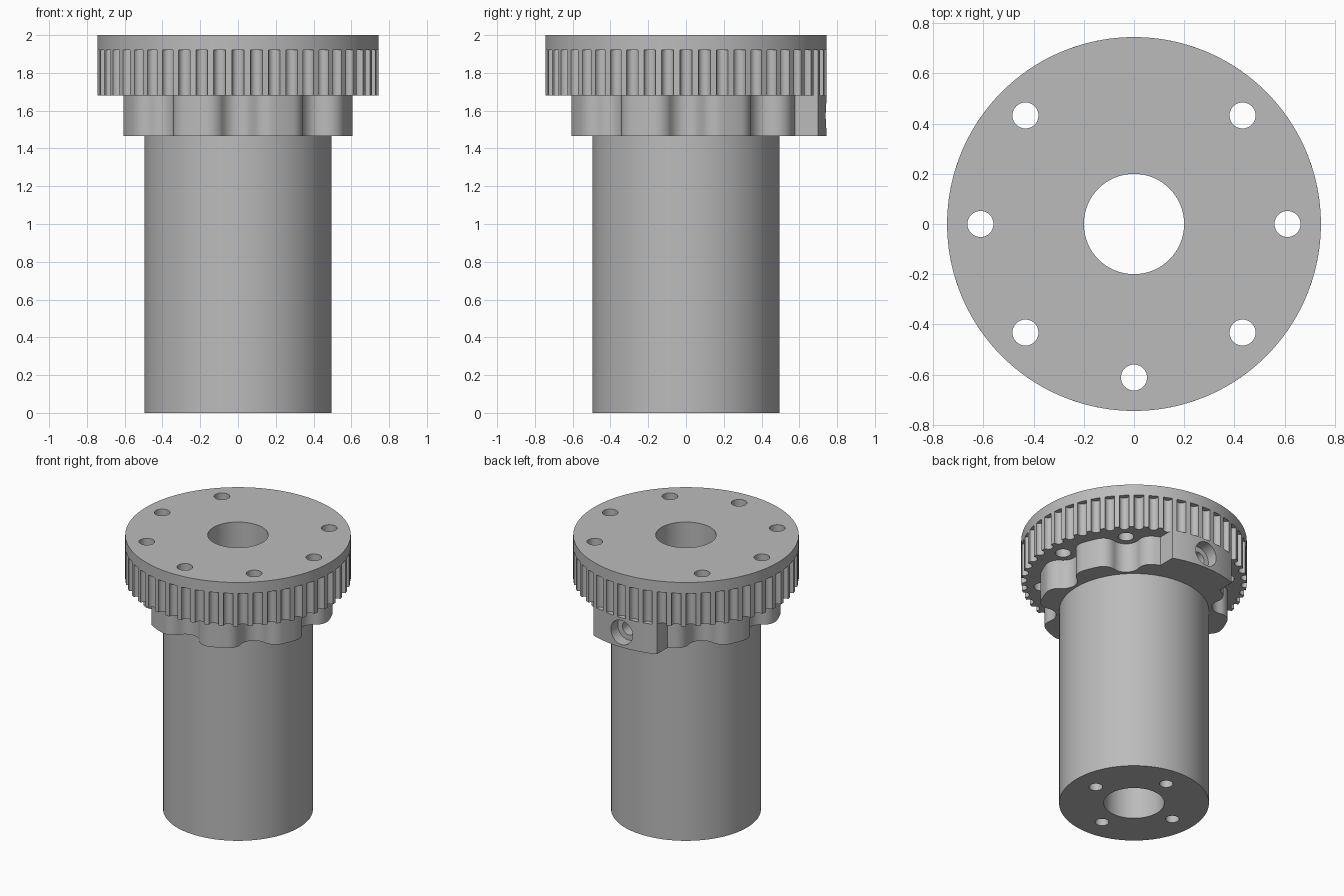
import bpy, bmesh
from math import sin, cos, pi, radians, atan2, asin, acos, sqrt
from mathutils import Matrix

if "Cube" in bpy.data.objects:
    bpy.data.objects.remove(bpy.data.objects["Cube"])

steel = bpy.data.materials.new("grey metal")
steel.use_nodes = True
steel.diffuse_color = (0.5, 0.5, 0.5, 1)
steel.node_tree.nodes["Principled BSDF"].inputs["Base Color"].default_value = (0.5, 0.5, 0.5, 1)

RIM = 0.745            # flange and tooth tip radius
HOLE_RING = 0.612      # radius of the flange hole circle
HUB_LOW, GEAR_LOW, FLANGE_LOW, TOP = 1.465, 1.68, 1.92, 2.0


def arc(cx, cy, r, a0, a1, n):
    """Points on an arc, both ends included."""
    return [(cx + r * cos(a0 + (a1 - a0) * i / n), cy + r * sin(a0 + (a1 - a0) * i / n))
            for i in range(n + 1)]


def circle(r, cx=0, cy=0, n=96):
    return arc(cx, cy, r, 0, 2 * pi, n)[:-1]


def turn(points, a):
    return [(x * cos(a) - y * sin(a), x * sin(a) + y * cos(a)) for x, y in points]


def prism(name, outlines, z0, z1, matrix=Matrix()):
    """Extrude closed outlines between two heights."""
    bm = bmesh.new()
    for outline in outlines:
        face = bm.faces.new([bm.verts.new((x, y, z0)) for x, y in outline])
        ext = bmesh.ops.extrude_face_region(bm, geom=[face], use_keep_orig=True)
        for v in ext["geom"]:
            if isinstance(v, bmesh.types.BMVert):
                v.co.z = z1
    bmesh.ops.recalc_face_normals(bm, faces=bm.faces)
    bm.transform(matrix)
    mesh = bpy.data.meshes.new(name)
    bm.to_mesh(mesh)
    bm.free()
    mesh.materials.append(steel)
    obj = bpy.data.objects.new(name, mesh)
    bpy.context.collection.objects.link(obj)
    return obj


def select(obj):
    bpy.ops.object.select_all(action='DESELECT')
    obj.select_set(True)
    bpy.context.view_layer.objects.active = obj


def drill(obj, *cutters):
    """Subtract cutters one by one, then shade the part."""
    for cutter in cutters:
        mod = obj.modifiers.new("drill", 'BOOLEAN')
        mod.operation, mod.solver, mod.object = 'DIFFERENCE', 'EXACT', cutter
        select(obj)
        bpy.ops.object.modifier_apply(modifier=mod.name)
    select(obj)
    bpy.ops.object.shade_smooth_by_angle(angle=radians(30))


# Toothed ring outline: round-bottomed belt grooves
TEETH, GROOVE = 48, 0.032
half = asin(GROOVE / RIM)
pitch = 2 * pi / TEETH
groove = [(RIM * cos(half), -GROOVE)] + arc(0.74, 0, GROOVE, 1.5 * pi, 0.5 * pi, 10)
groove += arc(0, 0, RIM, half, pitch - half, 2)[:-1]
gear_outline = [p for i in range(TEETH) for p in turn(groove, i * pitch)]

# Hub outline: filleted scallops around the holes, with a clamp boss at the back
HUB, SCALLOP, FILLET, BOSS = 0.63, 0.095, 0.09, 0.255
fr = HUB - FILLET
theta = acos((fr ** 2 + HOLE_RING ** 2 - (SCALLOP + FILLET) ** 2) / (2 * fr * HOLE_RING))
fx, fy = fr * cos(theta), -fr * sin(theta)
phi = atan2(-fy, HOLE_RING - fx)
fillet = arc(fx, fy, FILLET, -theta, phi, 8)
scallop = fillet + arc(HOLE_RING, 0, SCALLOP, phi + pi, pi - phi, 12)[1:-1]
scallop += [(x, -y) for x, y in reversed(fillet)]
lobe = arc(0, 0, HUB, theta, pi / 4 - theta, 4)[1:-1]
boss_angle = asin(BOSS / RIM)
root_angle = asin(BOSS / HUB)
hub_outline = []
for k in range(8):
    if k == 2:
        hub_outline += arc(0, 0, HUB, pi / 4 + theta, pi / 2 - root_angle, 4)[1:]
        hub_outline += arc(0, 0, RIM, pi / 2 - boss_angle, pi / 2 + boss_angle, 16)
        hub_outline += arc(0, 0, HUB, pi / 2 + root_angle, 3 * pi / 4 - theta, 4)[:-1]
    else:
        hub_outline += turn(scallop, k * pi / 4)
        if k != 1:
            hub_outline += turn(lobe, k * pi / 4)

# Parts
flange = prism("flange", [circle(RIM, n=144)], FLANGE_LOW, TOP)
toothed_ring = prism("toothed_ring", [gear_outline], GEAR_LOW, FLANGE_LOW)
clamp_hub = prism("clamp_hub", [hub_outline], HUB_LOW, GEAR_LOW)
barrel = prism("barrel", [circle(0.495)], 0, HUB_LOW)

# Cutters
bore = prism("bore_cutter", [circle(0.2, n=64)], -0.1, TOP + 0.1)
flange_holes = prism("flange_hole_cutter",
                     [circle(0.052, HOLE_RING * cos(k * pi / 4), HOLE_RING * sin(k * pi / 4), 32)
                      for k in range(8) if k != 2], GEAR_LOW - 0.1, TOP + 0.1)
end_holes = prism("end_hole_cutter",
                  [circle(0.045, 0.33 * cos(k * pi / 2), 0.33 * sin(k * pi / 2), 32)
                   for k in range(4)], -0.1, 0.3)
along_y = Matrix.Translation((0, 0, (HUB_LOW + GEAR_LOW) / 2)) @ Matrix.Rotation(-pi / 2, 4, 'X')
counterbore = prism("counterbore_cutter", [circle(0.088, n=40)], 0.66, 0.85, along_y)
screw_hole = prism("screw_hole_cutter", [circle(0.05, n=32)], 0.1, 0.75, along_y)

drill(flange, bore, flange_holes)
drill(toothed_ring, bore, flange_holes)
drill(clamp_hub, bore, counterbore, screw_hole)
drill(barrel, bore, end_holes)

for cutter in (bore, flange_holes, end_holes, counterbore, screw_hole):
    bpy.data.objects.remove(cutter)
